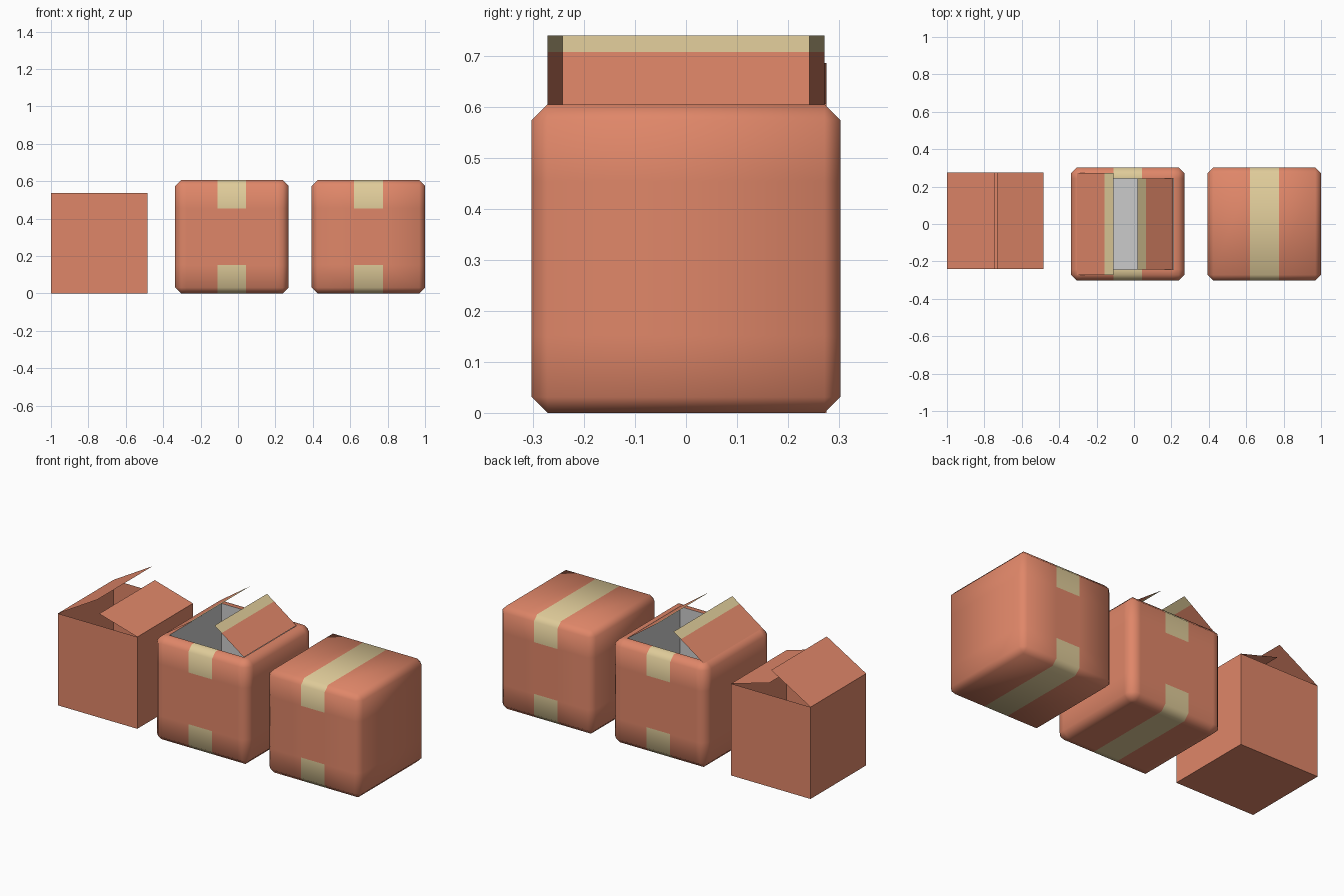
import bpy, bmesh, math
from mathutils import Vector, Matrix

if "Cube" in bpy.data.objects:
    bpy.data.objects.remove(bpy.data.objects["Cube"])


def material(name, color):
    m = bpy.data.materials.new(name)
    m.diffuse_color = (*color, 1)
    m.use_nodes = True
    m.node_tree.nodes["Principled BSDF"].inputs["Base Color"].default_value = m.diffuse_color
    return m


CARD = material("cardboard", (0.74, 0.24, 0.14))
TAPE = material("packing_tape", (0.74, 0.60, 0.32))
GREY = material("plain_grey", (0.8, 0.8, 0.8))

S = 0.303       # half size of a taped box
BEV = 0.031     # chamfer width
HOLE = 0.243    # half size of the opening
TAPE_W = 0.077  # half width of the tape


def finish(name, bm, mats):
    me = bpy.data.meshes.new(name)
    bm.to_mesh(me)
    bm.free()
    for m in mats:
        me.materials.append(m)
    ob = bpy.data.objects.new(name, me)
    bpy.context.collection.objects.link(ob)
    return ob


def cut(bm, co, no):
    bmesh.ops.bisect_plane(bm, geom=bm.verts[:] + bm.edges[:] + bm.faces[:],
                           plane_co=co, plane_no=no)


def taped_box(name, x, opened):
    # chamfered cube
    bm = bmesh.new()
    bmesh.ops.create_cube(bm, size=2 * S, matrix=Matrix.Translation((0, 0, S)))
    bmesh.ops.bevel(bm, geom=bm.edges[:], offset=BEV, segments=1, affect='EDGES')
    # tape band
    for s in (-1, 1):
        cut(bm, (s * TAPE_W, 0, 0), (1, 0, 0))
    for z in (0.152, 0.455):
        cut(bm, (0, 0, z), (0, 0, 1))
    for f in bm.faces:
        c = f.calc_center_median()
        f.material_index = int(abs(c.x) < TAPE_W and not 0.152 < c.z < 0.455)
    if opened:
        # opening with a plain inner lining
        for s in (-1, 1):
            cut(bm, (s * HOLE, 0, 0), (1, 0, 0))
            cut(bm, (0, s * HOLE, 0), (0, 1, 0))
        top = [f for f in bm.faces if f.normal.z > 0.99
               and abs(f.calc_center_median().x) < HOLE
               and abs(f.calc_center_median().y) < HOLE]
        bmesh.ops.delete(bm, geom=top, context='FACES')
        rim = [e for e in bm.edges if e.is_boundary]
        new = bmesh.ops.extrude_edge_only(bm, edges=rim)["geom"]
        verts = [g for g in new if isinstance(g, bmesh.types.BMVert)]
        bmesh.ops.translate(bm, verts=verts, vec=(0, 0, BEV - 2 * S))
        for f in new:
            if isinstance(f, bmesh.types.BMFace):
                f.material_index = 2
        floor = bmesh.ops.contextual_create(bm, geom=[e for e in bm.edges if e.is_boundary])
        for f in floor["faces"]:
            f.material_index = 2
        bmesh.ops.recalc_face_normals(bm, faces=bm.faces[:])
    ob = finish(name, bm, (CARD, TAPE, GREY))
    ob.location.x = x
    bpy.ops.object.select_all(action='DESELECT')
    ob.select_set(True)
    bpy.context.view_layer.objects.active = ob
    bpy.ops.object.shade_smooth_by_angle(angle=math.radians(60))
    return ob


def flap(name, hinge, tip, y0, y1, tape_from=1.0):
    # thin sheet from hinge (x, z) to tip (x, z), taped near the tip
    bm = bmesh.new()
    a, b = Vector(hinge), Vector(tip)
    stops = [0, tape_from, 1] if tape_from < 1 else [0, 1]
    rows = []
    for t in stops:
        p = a.lerp(b, t)
        rows.append([bm.verts.new((p.x, y, p.y)) for y in (y0, y1)])
    for i in range(len(rows) - 1):
        f = bm.faces.new((rows[i][0], rows[i + 1][0], rows[i + 1][1], rows[i][1]))
        f.material_index = i
        f.normal_update()
        if f.normal.z < 0:
            f.normal_flip()
    return finish(name, bm, (CARD, TAPE))


# closed box on the right
taped_box("closed_box", 0.697, False)

# half-open taped box in the middle
taped_box("half_open_box", -0.033, True)
flap("half_open_left_flap", (-0.305, 0.606), (-0.11, 0.741), -0.272, 0.272, 0.76)
flap("half_open_right_flap", (0.208, 0.606), (0.018, 0.741), -HOLE, HOLE, 0.76)

# plain open box on the left
bm = bmesh.new()
bmesh.ops.create_cube(bm, size=1)
bmesh.ops.delete(bm, geom=[f for f in bm.faces if f.normal.z > 0.9], context='FACES')
bmesh.ops.transform(bm, verts=bm.verts[:], matrix=Matrix.Translation((-0.7425, 0.018, 0.269))
                    @ Matrix.Diagonal((0.515, 0.515, 0.538, 1)))
finish("open_box", bm, (CARD,))
flap("open_left_flap", (-1.0, 0.538), (-0.745, 0.687), -0.2395, 0.2755)
flap("open_right_flap", (-0.485, 0.538), (-0.732, 0.608), -0.2395, 0.2755)
